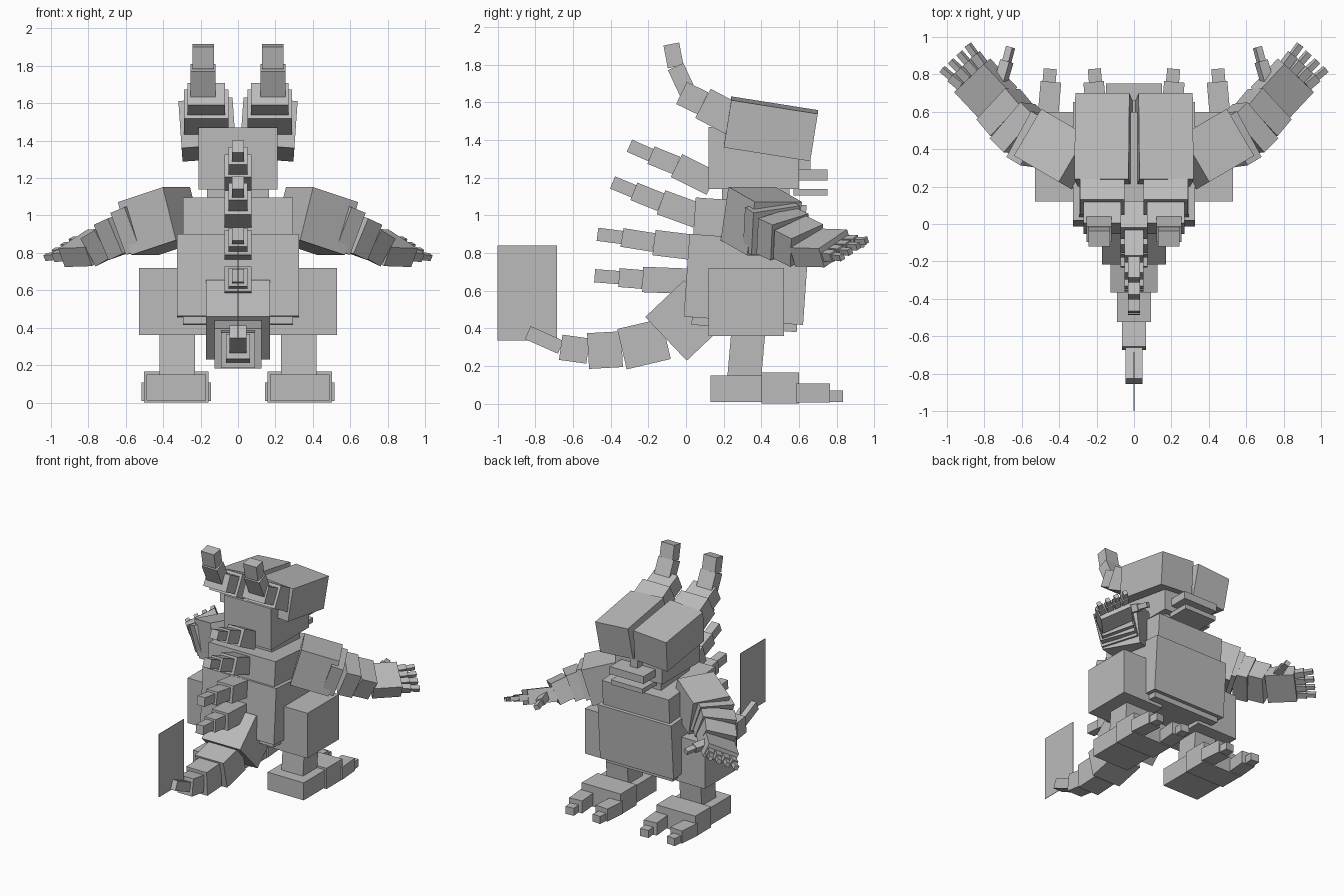
import bpy
import bmesh
from math import radians
from mathutils import Matrix, Vector, Euler

default_cube = bpy.data.objects.get("Cube")
if default_cube:
    bpy.data.objects.remove(default_cube, do_unlink=True)

# One plain grey for the whole creature
grey = bpy.data.materials.new("plain_grey")
grey.use_nodes = True
grey.diffuse_color = (0.5, 0.5, 0.5, 1)
grey.node_tree.nodes["Principled BSDF"].inputs["Base Color"].default_value = grey.diffuse_color

SIDES = (("left", 1), ("right", -1))


def add_box(name, matrix, size):
    """Flat-faced box of the given size, placed by a rigid matrix."""
    bm = bmesh.new()
    bmesh.ops.create_cube(bm, size=1, matrix=matrix @ Matrix.Diagonal((*size, 1)))
    mesh = bpy.data.meshes.new(name)
    bm.to_mesh(mesh)
    bm.free()
    mesh.materials.append(grey)
    obj = bpy.data.objects.new(name, mesh)
    bpy.context.collection.objects.link(obj)
    return obj


def block(name, center, size, pitch=0, lean=0, yaw=0):
    """Box from its centre, with rotations in degrees."""
    turn = Euler((radians(pitch), radians(lean), radians(yaw))).to_matrix().to_4x4()
    return add_box(name, Matrix.Translation(center) @ turn, size)


def link(name, start, end, width, height, roll=0):
    """Box stretched between two points, kept upright apart from its roll."""
    start, end = Vector(start), Vector(end)
    along = (end - start).normalized()
    side = Vector((0, 0, 1)).cross(along).normalized()
    up = along.cross(side)
    turn = Matrix((along, side, up)).transposed()
    turn = Matrix.Rotation(radians(roll), 3, along) @ turn
    place = Matrix.Translation((start + end) / 2) @ turn.to_4x4()
    return add_box(name, place, ((end - start).length, width, height))


def chain(name, x, points, widths, heights):
    """Row of links through (y, z) points in one upright plane."""
    for i, (a, b) in enumerate(zip(points, points[1:])):
        link(f"{name}_{i + 1}", (x, *a), (x, *b), widths[i], heights[i])


# Torso, neck and belly plate
block("lower_torso", (0, 0.32, 0.66), (0.65, 0.635, 0.44), pitch=-4)
block("upper_torso", (0, 0.335, 0.915), (0.59, 0.59, 0.32), pitch=-4)
block("belly_plate", (0, 0.31, 0.425), (0.59, 0.56, 0.05), pitch=-4)
block("neck", (0, 0.37, 1.1), (0.33, 0.36, 0.14))

# Head and mouth
block("head", (0, 0.36, 1.305), (0.42, 0.48, 0.33))
block("nose_stem", (0, 0.62, 1.27), (0.07, 0.08, 0.08))
block("upper_lip", (0, 0.66, 1.215), (0.3, 0.18, 0.06))
block("lower_lip", (0, 0.66, 1.123), (0.28, 0.18, 0.037))

# Back spikes: each row runs from the body out to its tip
spike_rows = (
    ((0.14, 1.17), (-0.05, 1.265), (-0.186, 1.32), (-0.3, 1.37)),
    ((0.06, 1.0), (-0.133, 1.07), (-0.277, 1.128), (-0.39, 1.175)),
    ((0.04, 0.83), (-0.17, 0.856), (-0.34, 0.883), (-0.47, 0.9)),
    ((0.03, 0.65), (-0.23, 0.66), (-0.356, 0.67), (-0.485, 0.68)),
)
for row, points in enumerate(spike_rows):
    chain(f"back_spike_{row + 1}", 0, points, (0.145, 0.1, 0.066), (0.135, 0.1, 0.07))

# Tail and its thin fin
tail_points = ((0.1, 0.54), (-0.106, 0.345), (-0.34, 0.29),
               (-0.52, 0.28), (-0.665, 0.3), (-0.84, 0.378))
chain("tail", 0, tail_points, (0.34, 0.25, 0.18, 0.13, 0.09),
      (0.32, 0.22, 0.19, 0.135, 0.075))
block("tail_fin", (0, -0.842, 0.588), (0.004, 0.315, 0.505))

for side, s in SIDES:
    # Skull halves split by a narrow groove
    block(f"{side}_skull", (s * 0.163, 0.45, 1.46), (0.29, 0.465, 0.255),
          pitch=-9, lean=s * 4)

    # Horn curling up behind the skull
    horn_points = ((0.25, 1.51), (0.09, 1.595), (-0.024, 1.65))
    chain(f"{side}_horn_base", s * 0.17, horn_points, (0.24, 0.2), (0.175, 0.13))
    tip_points = ((0.015, 1.64), (-0.055, 1.79), (-0.078, 1.91))
    chain(f"{side}_horn_tip", s * 0.187, tip_points, (0.135, 0.115), (0.09, 0.085))

    # Leg and foot
    block(f"{side}_thigh", (s * 0.35, 0.32, 0.54), (0.36, 0.4, 0.36))
    block(f"{side}_shin", (s * 0.325, 0.32, 0.26), (0.19, 0.18, 0.24), pitch=-5)
    block(f"{side}_heel", (s * 0.33, 0.265, 0.08), (0.32, 0.27, 0.14))
    block(f"{side}_foot", (s * 0.33, 0.5, 0.083), (0.345, 0.2, 0.165))
    for toe, offset in (("outer", 0.122), ("inner", -0.122)):
        turn = s * (5 if toe == "outer" else -5)
        x = s * (0.33 + offset)
        block(f"{side}_{toe}_toe", (x, 0.67, 0.058), (0.11, 0.18, 0.1), yaw=turn)
        block(f"{side}_{toe}_claw", (x, 0.78, 0.04), (0.07, 0.1, 0.06), yaw=turn)

    # Upper arm
    def at(x, y, z):
        return Vector((s * x, y, z))

    link(f"{side}_upper_arm", at(0.294, 0.33, 1.01), at(0.534, 0.47, 0.93), 0.29, 0.295)

    # Forearm slabs, narrowing and rolling toward the wrist
    joints = (at(0.5, 0.43, 0.95), at(0.575, 0.475, 0.92),
              at(0.65, 0.55, 0.885), at(0.725, 0.64, 0.84))
    for i in range(3):
        link(f"{side}_forearm_{i + 1}", joints[i], joints[i + 1],
             0.28 - 0.02 * i, 0.24 - 0.035 * i, s * (8 + 6 * i))

    # Hand
    roll = s * 25
    wrist, knuckles = at(0.72, 0.64, 0.83), at(0.865, 0.795, 0.825)
    link(f"{side}_hand", wrist, knuckles, 0.24, 0.11, roll)

    # Fingers fanned across the hand, each with a claw
    forward = (knuckles - wrist).normalized()
    across = at(-0.66, 0.62, 0.42)
    for i in range(4):
        spread = (i - 1.5) * 0.058
        root = knuckles + across * spread
        middle = root + forward * 0.07 + across * spread * 0.1
        tip = middle + forward * 0.065 + across * spread * 0.1
        link(f"{side}_finger_{i + 1}", root, middle, 0.048, 0.05, roll)
        link(f"{side}_finger_claw_{i + 1}", middle, tip, 0.032, 0.033, roll)

    # Thumb
    thumb = (at(0.715, 0.75, 0.865), at(0.68, 0.87, 0.86), at(0.66, 0.945, 0.855))
    link(f"{side}_thumb", thumb[0], thumb[1], 0.055, 0.055, roll)
    link(f"{side}_thumb_claw", thumb[1], thumb[2], 0.038, 0.038, roll)
